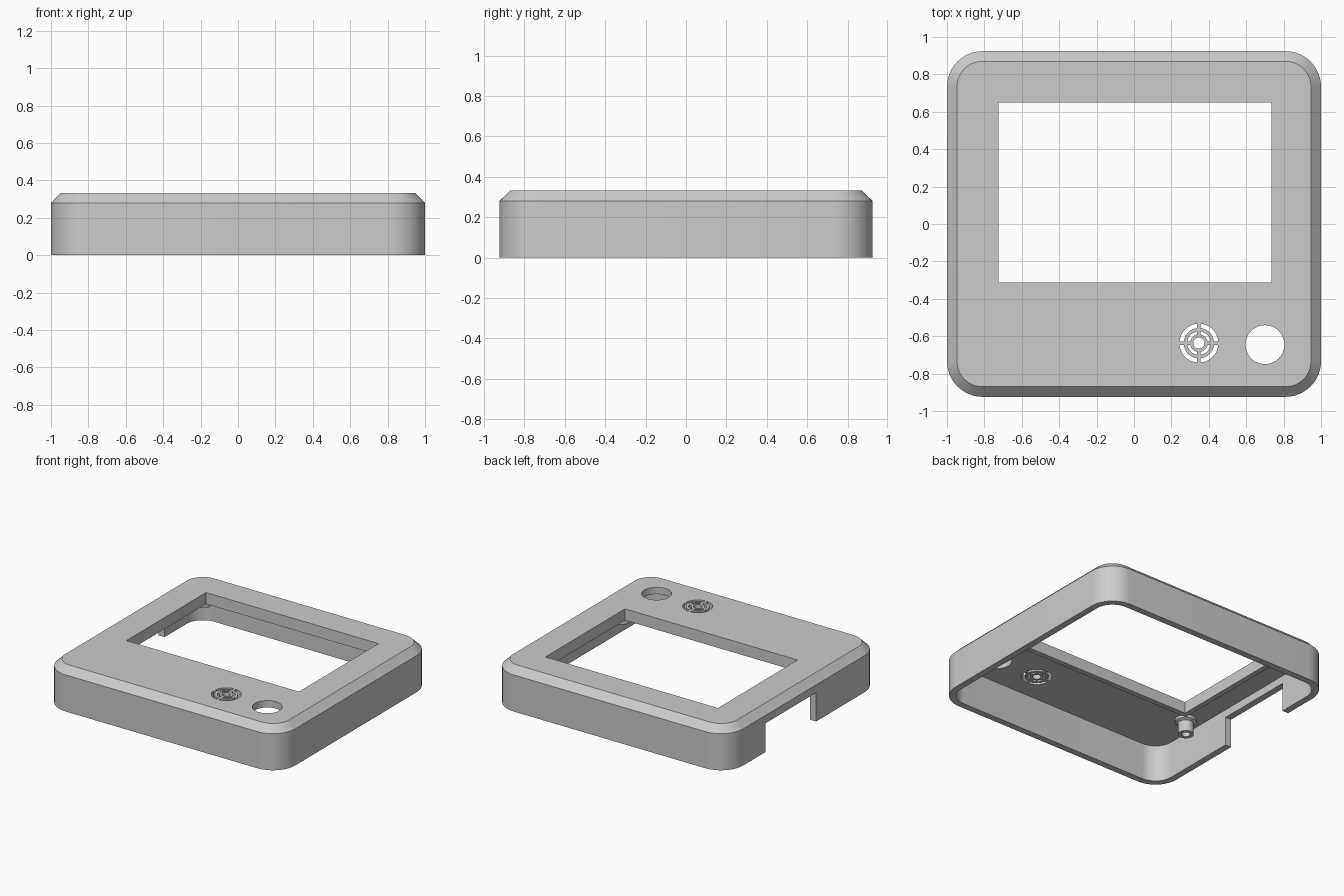
import bpy, bmesh
from math import sin, cos, asin, pi

if "Cube" in bpy.data.objects:
    bpy.data.objects.remove(bpy.data.objects["Cube"])

HX, HY, TOP, SHOULDER = 1.0, 0.924, 0.333, 0.28
CEILING, WALL, CHAMFER, RADIUS = 0.28, 0.05, 0.054, 0.19
WINDOW = (-0.725, 0.736, -0.314, 0.649)

grey = bpy.data.materials.new("plain grey plastic")
grey.use_nodes = True
grey.diffuse_color = (0.6, 0.6, 0.6, 1)
grey.node_tree.nodes["Principled BSDF"].inputs["Base Color"].default_value = (0.6, 0.6, 0.6, 1)


def arc(cx, cy, r, a0, a1, n):
    return [(cx + r * cos(a0 + (a1 - a0) * i / n), cy + r * sin(a0 + (a1 - a0) * i / n))
            for i in range(n + 1)]


def circle(cx, cy, r, n=48):
    return arc(cx, cy, r, 0, 2 * pi, n)[:-1]


def rectangle(x0, x1, y0, y1, grow=0):
    return [(x0 - grow, y0 - grow), (x1 + grow, y0 - grow),
            (x1 + grow, y1 + grow), (x0 - grow, y1 + grow)]


def rounded_outline(inset):
    r = RADIUS - inset
    cx, cy = HX - RADIUS, HY - RADIUS
    corners = [(cx, cy), (-cx, cy), (-cx, -cy), (cx, -cy)]
    return [p for k, (x, y) in enumerate(corners)
            for p in arc(x, y, r, k * pi / 2, (k + 1) * pi / 2, 12)]


def loft(bm, sections, closed=False):
    """Skin a list of (outline, z); cap both ends unless the loft is closed."""
    loops = [[bm.verts.new((x, y, z)) for x, y in pts] for pts, z in sections]
    pairs = list(zip(loops, loops[1:]))
    if closed:
        pairs.append((loops[-1], loops[0]))
    else:
        bm.faces.new(loops[0])
        bm.faces.new(loops[-1])
    for a, b in pairs:
        n = len(a)
        for i in range(n):
            j = (i + 1) % n
            bm.faces.new((a[i], a[j], b[j], b[i]))


def finish(name, bm):
    bmesh.ops.recalc_face_normals(bm, faces=bm.faces)
    mesh = bpy.data.meshes.new(name)
    bm.to_mesh(mesh)
    bm.free()
    mesh.materials.append(grey)
    ob = bpy.data.objects.new(name, mesh)
    bpy.context.collection.objects.link(ob)
    return ob


def smooth(ob):
    bpy.ops.object.select_all(action='DESELECT')
    ob.select_set(True)
    bpy.context.view_layer.objects.active = ob
    bpy.ops.object.shade_smooth_by_angle(angle=pi / 6)


# Hollow case: chamfered lid, side walls, open underside
bm = bmesh.new()
loft(bm, [(rounded_outline(CHAMFER), TOP), (rounded_outline(0), SHOULDER),
          (rounded_outline(0), 0), (rounded_outline(WALL), 0),
          (rounded_outline(WALL), CEILING)])
case = finish("case_shell", bm)

# Openings: screen window, button hole, speaker grille and side notch
bm = bmesh.new()


def cut(outline, z0=0.2, z1=0.4):
    loft(bm, [(outline, z0), (outline, z1)])


cut(rectangle(*WINDOW))
cut(circle(0.70, -0.645, 0.104))
cut(rectangle(-1.1, -0.9, -0.145, 0.47), -0.1, 0.22)

GX, GY, HALF_SPOKE = 0.347, -0.637, 0.009
cut(circle(GX, GY, 0.03, 32))
for inner, outer in ((0.047, 0.063), (0.081, 0.104)):
    for k in range(4):
        a, b = k * pi / 2, (k + 1) * pi / 2
        di, do = asin(HALF_SPOKE / inner), asin(HALF_SPOKE / outer)
        cut(arc(GX, GY, outer, a + do, b - do, 10) + arc(GX, GY, inner, b - di, a + di, 10))
cutter = finish("opening_cutter", bm)
cutter.hide_render = True

mod = case.modifiers.new("openings", 'BOOLEAN')
mod.operation = 'DIFFERENCE'
mod.solver = 'EXACT'
mod.object = cutter
bpy.context.view_layer.objects.active = case
bpy.ops.object.modifier_apply(modifier=mod.name)
bpy.data.objects.remove(cutter)
smooth(case)

# Raised lip around the window on the underside of the lid
bm = bmesh.new()
inside, outside = rectangle(*WINDOW), rectangle(*WINDOW, grow=0.04)
loft(bm, [(inside, CEILING), (inside, 0.245), (outside, 0.245), (outside, CEILING)], closed=True)
finish("window_lip", bm)

# Hollow screw posts hanging under the lid beyond the window corners
for side, x in (("right", -0.83), ("left", 0.84)):
    for end, y in (("front", -0.43), ("back", 0.77)):
        bm = bmesh.new()
        profile = [(0.03, CEILING), (0.075, CEILING), (0.075, 0.26),
                   (0.055, 0.25), (0.055, 0.165), (0.03, 0.165)]
        loft(bm, [(circle(x, y, r, 32), z) for r, z in profile], closed=True)
        smooth(finish(f"screw_post_{end}_{side}", bm))
